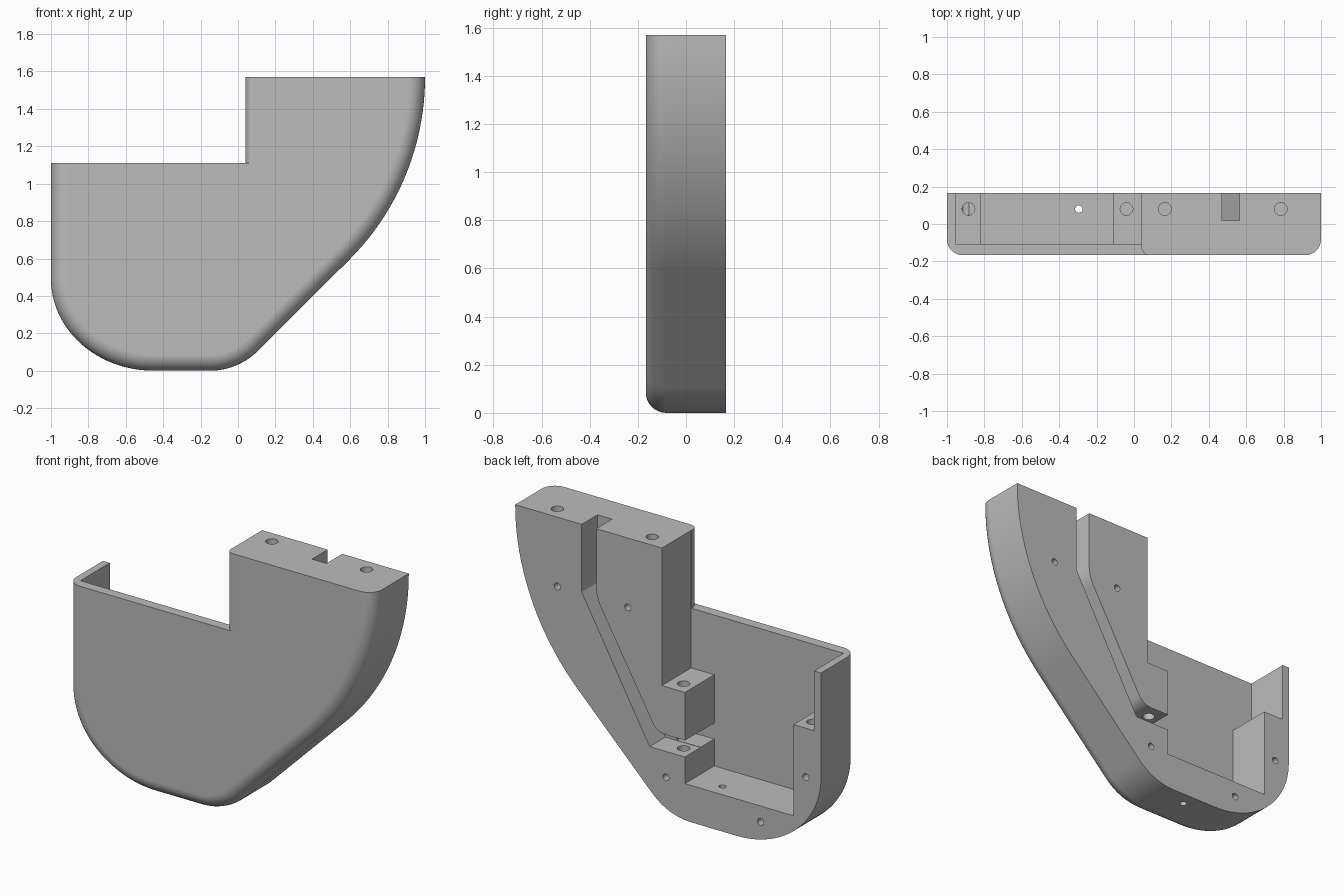
import bpy, bmesh, math
from mathutils import Matrix, Vector

if "Cube" in bpy.data.objects:
    bpy.data.objects.remove(bpy.data.objects["Cube"], do_unlink=True)

HALF = 0.167      # half of the depth
BACK = 0.3        # cutters run past the back face to here

grey = bpy.data.materials.new("plain grey")
grey.use_nodes = True
grey.diffuse_color = (0.5, 0.5, 0.5, 1)
grey.node_tree.nodes["Principled BSDF"].inputs["Base Color"].default_value = (0.5, 0.5, 0.5, 1)


def make_object(name, bm):
    bmesh.ops.recalc_face_normals(bm, faces=bm.faces[:])
    mesh = bpy.data.meshes.new(name)
    bm.to_mesh(mesh)
    bm.free()
    mesh.materials.append(grey)
    ob = bpy.data.objects.new(name, mesh)
    bpy.context.collection.objects.link(ob)
    return ob


def arc(cx, cz, rx, rz, start, end, steps):
    angles = [math.radians(start + (end - start) * i / steps) for i in range(steps + 1)]
    return [(cx + rx * math.cos(a), cz + rz * math.sin(a)) for a in angles]


def rounded(a, corner, b, reach, steps=6):
    """Replace a corner between a and b with a smooth bend."""
    a, c, b = Vector(a), Vector(corner), Vector(b)
    p, q = c + (a - c).normalized() * reach, c + (b - c).normalized() * reach
    ts = [i / steps for i in range(steps + 1)]
    return [tuple(p * (1 - t) ** 2 + c * 2 * t * (1 - t) + q * t * t) for t in ts]


def prism(points, y0, y1):
    """Front-view outline extruded along y; returns the mesh and its front ring."""
    bm = bmesh.new()
    ring = [bm.verts.new((x, y0, z)) for x, z in points]
    face = bm.faces.new(ring)
    out = bmesh.ops.extrude_face_region(bm, geom=[face], use_keep_orig=True)
    moved = [v for v in out["geom"] if isinstance(v, bmesh.types.BMVert)]
    bmesh.ops.translate(bm, verts=moved, vec=(0, y1 - y0, 0))
    return bm, ring


def drill(start, axis, depth, radius):
    """Round cutter from a point on the surface, going along axis."""
    axis = Vector(axis)
    centre = Vector(start) + axis * (depth / 2 - 0.02)
    turn = Vector((0, 0, 1)).rotation_difference(axis).to_matrix().to_4x4()
    bm = bmesh.new()
    bmesh.ops.create_cone(bm, cap_ends=True, segments=24, radius1=radius, radius2=radius,
                          depth=depth + 0.04, matrix=Matrix.Translation(centre) @ turn)
    return bm


# Shell: outline with curved underside, rounded front rim
curve = [(-1, 1.11)]
curve += arc(-0.45, 0.49, 0.55, 0.49, 180, 270, 24)
curve += arc(-0.15, 0.362, 0.362, 0.362, 270, 315, 12)
curve += arc(-0.38, 1.57, 1.38, 1.38, -45, 0, 24)
bm, ring = prism(curve + [(0.04, 1.57), (0.04, 1.11)], -HALF, HALF)
rim = [bm.edges.get((ring[i], ring[i + 1])) for i in range(len(curve) - 1)]
bmesh.ops.recalc_face_normals(bm, faces=bm.faces[:])
bmesh.ops.bevel(bm, geom=rim, offset=0.085, offset_type='OFFSET', segments=8,
                profile=0.5, affect='EDGES', clamp_overlap=False)
shell = make_object("half_shell", bm)

cutters = []

# Pocket with its ledges and side slot, open to the back and top
pocket = [(-0.955, 1.7), (-0.955, 0.757), (-0.82, 0.757), (-0.82, 0.218), (-0.11, 0.218),
          (-0.11, 0.377), (0.045, 0.377), (0.045, 0.471), (-0.11, 0.471),
          (-0.11, 0.757), (0.041, 0.757), (0.041, 1.7)]
cutters.append(prism(pocket, -0.107, BACK)[0])

# Cable channel running from the top down to the pocket
top_in, bend_in, low_in, end_in = (0.47, 1.7), (0.47, 1.167), (0.074, 0.473), (-0.2, 0.473)
channel = [(-0.2, 0.375), (0.121, 0.375), (0.565, 1.17), (0.565, 1.7), top_in]
channel += rounded(top_in, bend_in, low_in, 0.06)
channel += rounded(bend_in, low_in, end_in, 0.06) + [end_in]
cutters.append(prism(channel, 0.02, BACK)[0])

# Rounded upright edge beside the opening
r = 0.045
profile = [(0.0, -0.25), (0.04 + r, -0.25)]
profile += arc(0.04 + r, -HALF + r, r, r, 270, 180, 8) + [(0.0, -HALF + r)]
bm = bmesh.new()
face = bm.faces.new([bm.verts.new((x, y, 1.11)) for x, y in profile])
out = bmesh.ops.extrude_face_region(bm, geom=[face], use_keep_orig=True)
bmesh.ops.translate(bm, verts=[v for v in out["geom"] if isinstance(v, bmesh.types.BMVert)],
                    vec=(0, 0, 0.6))
cutters.append(bm)

# Screw holes going down from the top and the ledges
down = (0, 0, -1)
for x, z, depth in [(0.165, 1.57, 0.3), (0.785, 1.57, 0.3), (-0.04, 0.757, 0.5), (-0.885, 0.757, 0.3)]:
    cutters.append(drill((x, 0.08, z), down, depth, 0.034))

# Drain hole through the pocket floor
cutters.append(drill((-0.295, 0.08, 0.218), down, 0.3, 0.02))

# Pin holes in the back face
for x, z in [(0.724, 1.16), (0.264, 1.16), (0.014, 0.222), (-0.605, 0.124), (-0.9, 0.468)]:
    cutters.append(drill((x, HALF, z), (0, -1, 0), 0.12, 0.02))

# Cut everything out of the shell
bpy.ops.object.select_all(action='DESELECT')
bpy.context.view_layer.objects.active = shell
shell.select_set(True)
for bm in cutters:
    cutter = make_object("cutter", bm)
    cutter.hide_render = True
    cut = shell.modifiers.new("cut", 'BOOLEAN')
    cut.operation = 'DIFFERENCE'
    cut.solver = 'EXACT'
    cut.object = cutter
    bpy.ops.object.modifier_apply(modifier=cut.name)
    bpy.data.objects.remove(cutter, do_unlink=True)

# Smooth curves, crisp edges, flat large faces
bpy.ops.object.shade_smooth_by_angle(angle=math.radians(25))
weighted = shell.modifiers.new("even shading", 'WEIGHTED_NORMAL')
weighted.keep_sharp = True
